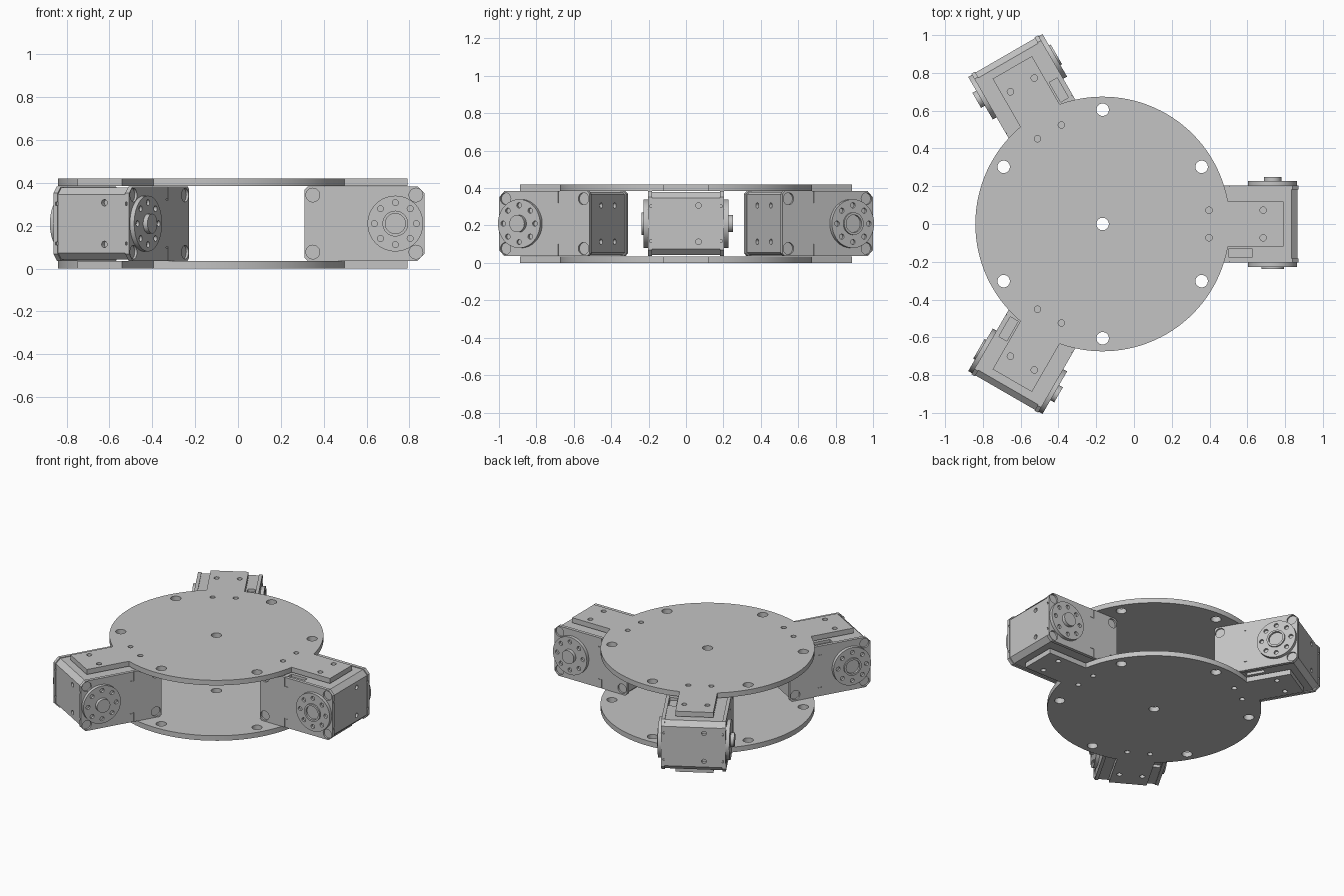
import bpy, bmesh
from math import pi, sin, cos, sqrt, radians
from mathutils import Matrix, Vector

cube = bpy.data.objects.get("Cube")
if cube:
    bpy.data.objects.remove(cube, do_unlink=True)

grey = bpy.data.materials.new("light grey metal")
grey.use_nodes = True
grey.diffuse_color = (0.55, 0.55, 0.55, 1)
grey.node_tree.nodes["Principled BSDF"].inputs["Base Color"].default_value = grey.diffuse_color

CENTRE = Vector((-0.166, 0, 0))   # axis of the round plates
MID = 0.21                        # mid height of the assembly
HORN_X = 0.90                     # drive axis distance from the centre
SIDES = (-1, 1)
ARMS = [i * 2 * pi / 3 for i in range(3)]


# ---- helpers ----
def box(bm, x, y, z):
    """Box from three (low, high) ranges."""
    size = [b - a for a, b in (x, y, z)]
    mid = [(a + b) / 2 for a, b in (x, y, z)]
    bmesh.ops.create_cube(bm, size=1, matrix=Matrix.Translation(mid) @ Matrix.Diagonal((*size, 1)))


def rod(bm, axis, centre, radius, depth, sides=32):
    """Cylinder centred on a point along x or y."""
    turn = Matrix.Rotation(pi / 2, 4, 'Y' if axis == 'x' else 'X')
    bmesh.ops.create_cone(bm, cap_ends=True, segments=sides, radius1=radius, radius2=radius,
                          depth=depth, matrix=Matrix.Translation(centre) @ turn)


def prism(bm, outline, y0, y1):
    """Extrude an xz outline along y."""
    face = bm.faces.new([bm.verts.new((x, y0, z)) for x, z in outline])
    new = bmesh.ops.extrude_face_region(bm, geom=[face])["geom"]
    bmesh.ops.translate(bm, vec=(0, y1 - y0, 0), verts=[v for v in new if isinstance(v, bmesh.types.BMVert)])
    bmesh.ops.recalc_face_normals(bm, faces=bm.faces)


def to_mesh(bm, name):
    mesh = bpy.data.meshes.new(name)
    bm.to_mesh(mesh)
    bm.free()
    return mesh


def finish(mesh):
    mesh.materials.clear()
    mesh.materials.append(grey)
    mesh.shade_smooth()
    mesh.set_sharp_from_angle(angle=radians(30))
    return mesh


def place(mesh, name, angle=0.0, z=0.0):
    obj = bpy.data.objects.new(name, mesh)
    obj.location = CENTRE + Vector((0, 0, z))
    obj.rotation_euler.z = angle
    bpy.context.collection.objects.link(obj)
    return obj


def carve(bm, cutter_bm, name):
    """Subtract the cutter and return the finished mesh."""
    body = place(to_mesh(bm, name), name)
    cutter = place(to_mesh(cutter_bm, "cutter"), "cutter")
    cutter.hide_render = True
    mod = body.modifiers.new("cut", 'BOOLEAN')
    mod.object, mod.operation, mod.solver = cutter, 'DIFFERENCE', 'EXACT'
    graph = bpy.context.evaluated_depsgraph_get()
    mesh = bpy.data.meshes.new_from_object(body.evaluated_get(graph))
    mesh.name = name
    for o in (body, cutter):
        bpy.data.objects.remove(o, do_unlink=True)
    return finish(mesh)


# ---- round plates with three tabs ----
def circle(x, y, r, n):
    return [(x + r * cos(2 * pi * i / n), y + r * sin(2 * pi * i / n)) for i in range(n)]


def polar(r, a):
    return r * cos(a), r * sin(a)


RADIUS, TAB_END, TAB_HALF = 0.674, 0.957, 0.12
loops = [[]]
for a in ARMS:
    join = sqrt(RADIUS ** 2 - TAB_HALF ** 2)
    for x, y in ((join, -TAB_HALF), (TAB_END, -TAB_HALF), (TAB_END, TAB_HALF), (join, TAB_HALF)):
        loops[0].append((x * cos(a) - y * sin(a), x * sin(a) + y * cos(a)))
    half = Vector((join, TAB_HALF)).angle(Vector((1, 0)))
    span = 2 * pi / 3 - 2 * half
    loops[0] += [polar(RADIUS, a + half + span * i / 32) for i in range(1, 32)]
    for x in (0.563, 0.85):
        for y in (-0.073, 0.073):
            hx, hy = Matrix.Rotation(a, 2) @ Vector((x, y))
            loops.append(circle(hx, hy, 0.017, 20))
loops.append(circle(0, 0, 0.033, 32))
loops += [circle(*polar(0.605, pi / 6 + i * pi / 3), 0.033, 32) for i in range(6)]

curve = bpy.data.curves.new("plate outline", 'CURVE')
curve.dimensions, curve.fill_mode, curve.extrude = '2D', 'BOTH', 0.0175
for loop in loops:
    spline = curve.splines.new('POLY')
    spline.points.add(len(loop) - 1)
    for p, (x, y) in zip(spline.points, loop):
        p.co = (x, y, 0, 1)
    spline.use_cyclic_u = True
outline = place(curve, "plate outline")
plate = bpy.data.meshes.new_from_object(outline.evaluated_get(bpy.context.evaluated_depsgraph_get()))
bpy.data.objects.remove(outline, do_unlink=True)
bm = bmesh.new()
bm.from_mesh(plate)
bmesh.ops.remove_doubles(bm, verts=bm.verts, dist=1e-5)
bmesh.ops.recalc_face_normals(bm, faces=bm.faces)
bm.to_mesh(plate)
bm.free()
finish(plate)
place(plate, "lower_plate", z=0.0175)
place(plate, "upper_plate", z=0.4025)


# ---- motor housing ----
IN, OUT, HALF_H = 0.477, 1.036, 0.1735


def housing(inset):
    """Side outline with chamfered corners."""
    x0, x1, h = IN + inset, OUT - inset, HALF_H - inset
    s, c = 0.014, 0.032
    return [(x0 + s, MID - h), (x1 - c, MID - h), (x1, MID - h + c), (x1, MID + h - c),
            (x1 - c, MID + h), (x0 + s, MID + h), (x0, MID + h - s), (x0, MID - h + s)]


SEAM, SIDE = 0.182, 0.204
core, cuts = bmesh.new(), bmesh.new()
prism(core, housing(0.005), -SEAM, SEAM)
for s in SIDES:                                     # blind holes on both ends
    rod(cuts, 'x', (OUT, 0.067, MID + s * 0.097), 0.015, 0.06, 20)
    for y in (-0.073, 0.073):
        rod(cuts, 'x', (IN, y, MID + s * 0.097), 0.015, 0.06, 20)
    z = sorted((MID + s * 0.15, MID + s * 0.3))     # cable window recess
    box(cuts, (0.67, 0.79), (-0.178, -0.13), z)
box(cuts, (0.695, 0.77), (-0.172, -0.136), (0, 0.5))
parts = {"motor_body": carve(core, cuts, "motor_body")}

screws = [(x, MID + s * 0.133) for x in (0.515, 0.996) for s in SIDES]
for side, label in ((-1, "right"), (1, "left")):
    face = side * SIDE
    # side cover with screw pockets and bracket shaped grooves
    cover, cuts = bmesh.new(), bmesh.new()
    prism(cover, housing(0), *sorted((side * SEAM, face)))
    for x, z in screws:
        rod(cuts, 'y', (x, face, z), 0.032, 0.024, 24)
    for s in SIDES:
        y = (face - 0.004, face + 0.004)
        box(cuts, (0.668, 0.673), y, sorted((MID + s * 0.11, MID + s * 0.3)))
        box(cuts, (0.673, 0.695), y, sorted((MID + s * 0.11, MID + s * 0.115)))
        box(cuts, (OUT - 0.012, OUT + 0.1), sorted((side * 0.17, side * 0.192)),
            sorted((MID + s * 0.085, MID + s * 0.1)))
    parts[label + "_side_cover"] = carve(cover, cuts, "side_cover")

    # cross head screws in the pockets
    heads, cuts = bmesh.new(), bmesh.new()
    for x, z in screws:
        rod(heads, 'y', (x, side * 0.192, z), 0.022, 0.014, 20)
        for w, h in ((0.013, 0.003), (0.003, 0.013)):
            box(cuts, (x - w, x + w), (face - 0.009, face + 0.009), (z - h, z + h))
    parts[label + "_screws"] = carve(heads, cuts, "cover_screws")

    # round horn with a ring of holes
    horn, cuts = bmesh.new(), bmesh.new()
    rod(horn, 'y', (HORN_X, side * 0.212, MID), 0.13, 0.03, 64)
    for i in range(8):
        dx, dz = polar(0.098, i * pi / 4)
        rod(cuts, 'y', (HORN_X + dx, side * 0.227, MID + dz), 0.014, 0.03, 20)
    if side < 0:
        rod(cuts, 'y', (HORN_X, side * 0.227, MID), 0.052, 0.012, 40)
    parts[label + "_horn"] = carve(horn, cuts, "horn")

    # hub: plain boss on the left, open ring with a cross screw on the right
    hub, cuts = bmesh.new(), bmesh.new()
    if side > 0:
        rod(hub, 'y', (HORN_X, 0.235, MID), 0.046, 0.03, 40)
    else:
        rod(hub, 'y', (HORN_X, -0.23, MID), 0.06, 0.014, 40)
        rod(cuts, 'y', (HORN_X, -0.23, MID), 0.047, 0.05, 40)
        head, slots = bmesh.new(), bmesh.new()
        rod(head, 'y', (HORN_X, -0.224, MID), 0.034, 0.016, 32)
        for w, h in ((0.025, 0.006), (0.006, 0.025)):
            box(slots, (HORN_X - w, HORN_X + w), (-0.24, -0.226), (MID - h, MID + h))
        parts["hub_screw"] = carve(head, slots, "hub_screw")
    parts[label + "_hub"] = carve(hub, cuts, "hub")

# ---- three motors around the plates ----
for a, where in zip(ARMS, ("left", "back", "front")):
    for name, mesh in parts.items():
        place(mesh, f"{where}_motor_{name}", a)
